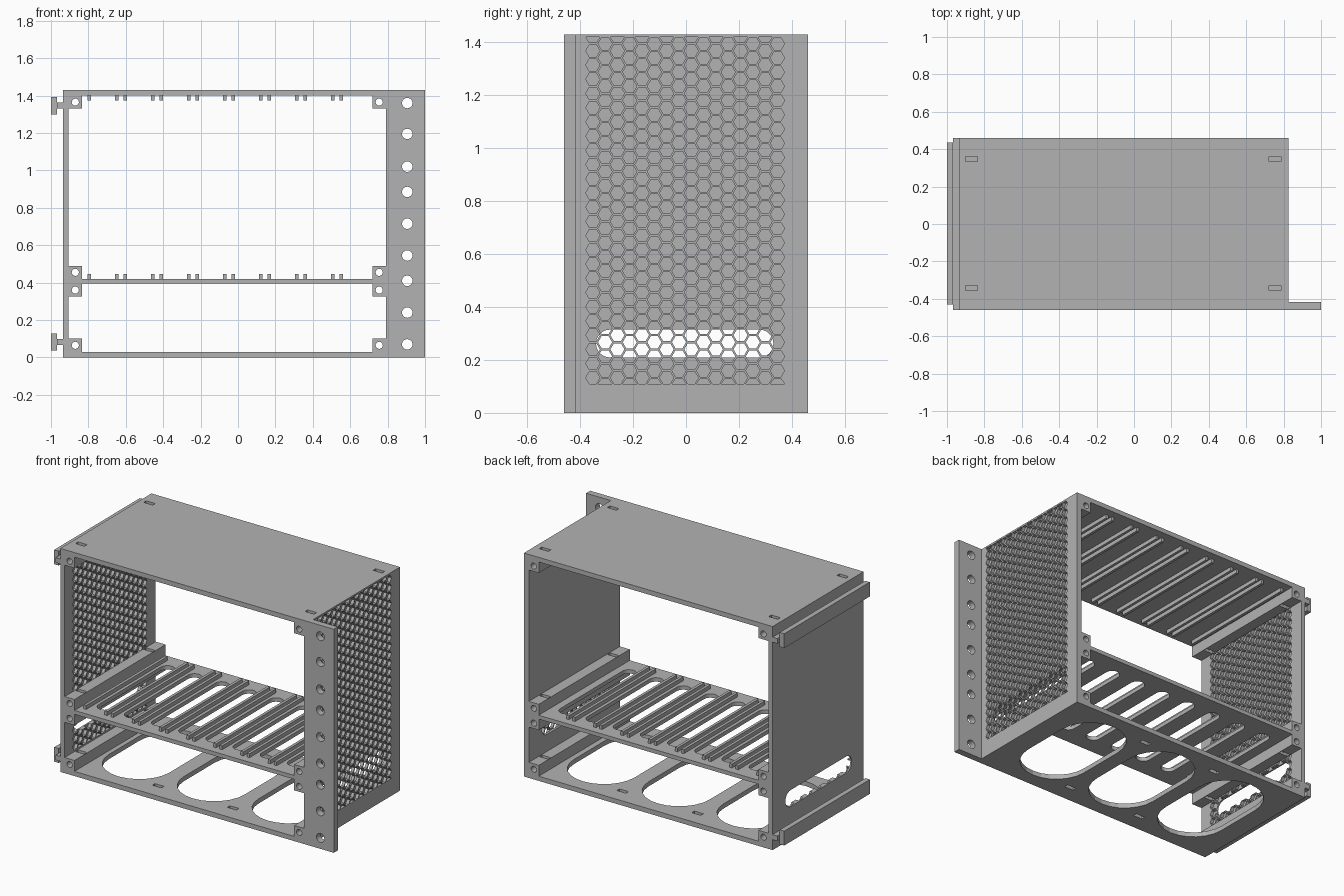
import bpy, bmesh, math

cube = bpy.data.objects.get("Cube")
if cube:
    bpy.data.objects.remove(cube, do_unlink=True)

grey = bpy.data.materials.new("plain_grey")
grey.use_nodes = True
grey.diffuse_color = (0.45, 0.45, 0.45, 1)
grey.node_tree.nodes["Principled BSDF"].inputs["Base Color"].default_value = (0.45, 0.45, 0.45, 1)

# Overall sizes
LEFT, RIGHT = -0.935, 0.825
IN_LEFT, IN_RIGHT = -0.905, 0.79
DEPTH, HEIGHT, PLATE = 0.46, 1.43, 0.03
MID_LOW, MID_TOP = 0.395, 0.42
RAIL = 0.07


# Outline helpers
def rect(u0, u1, v0, v1):
    return [(u0, v0), (u1, v0), (u1, v1), (u0, v1)]


def circle(u, v, r, n=24):
    return [(u + r * math.cos(2 * math.pi * i / n), v + r * math.sin(2 * math.pi * i / n)) for i in range(n)]


def stadium(u, v, length, width, along_v=True, n=12):
    r, half = width / 2, length / 2 - width / 2
    pts = []
    for side in (0, 1):
        for i in range(n + 1):
            a = math.pi * (side + i / n)
            p, q = r * math.cos(a), r * math.sin(a) + half * (1 - 2 * side)
            pts.append((u + p, v + q) if along_v else (u + q, v - p))
    return pts


# Solid made of prisms: each is (outline, axis, low, high)
def solid(name, prisms):
    bm = bmesh.new()
    for pts, axis, lo, hi in prisms:
        ends = []
        for w in (lo, hi):
            place = {"x": lambda u, v: (w, u, v), "y": lambda u, v: (u, w, v), "z": lambda u, v: (u, v, w)}[axis]
            ends.append([bm.verts.new(place(u, v)) for u, v in pts])
        a, b = ends
        bm.faces.new(a)
        bm.faces.new(b[::-1])
        for i in range(len(a)):
            j = (i + 1) % len(a)
            bm.faces.new((a[j], a[i], b[i], b[j]))
    bmesh.ops.recalc_face_normals(bm, faces=bm.faces)
    mesh = bpy.data.meshes.new(name)
    bm.to_mesh(mesh)
    bm.free()
    mesh.materials.append(grey)
    obj = bpy.data.objects.new(name, mesh)
    bpy.context.scene.collection.objects.link(obj)
    return obj


def cut(obj, prisms):
    cutter = solid("cutter", prisms)
    cutter.hide_render = True
    mod = obj.modifiers.new("cut", "BOOLEAN")
    mod.operation, mod.solver, mod.object = "DIFFERENCE", "EXACT", cutter
    graph = bpy.context.evaluated_depsgraph_get()
    mesh = bpy.data.meshes.new_from_object(obj.evaluated_get(graph))
    obj.modifiers.clear()
    obj.data = mesh
    bpy.data.objects.remove(cutter, do_unlink=True)


# Honeycomb pockets, trimmed to half cells at top and bottom
def honeycomb(lo, hi):
    pitch, radius = 0.0537, 0.0266
    low, high = 0.11, 1.42
    cells = []
    for col in range(16):
        y = -0.352 + col * pitch * math.sqrt(3) / 2
        z0 = 0.1326 if col % 2 == 0 else 0.1058
        for row in range(25):
            pts = [(u, min(max(v, low), high)) for u, v in circle(y, z0 + row * pitch, radius, 6)]
            cells.append((pts, "x", lo, hi))
    return cells


# Side walls with honeycomb pockets and a cable slot
cable_slot = stadium(-0.005, 0.262, 0.67, 0.105, along_v=False)
side = rect(-DEPTH, DEPTH, 0, HEIGHT)
right_side = solid("left_wall", [(side, "x", IN_RIGHT, RIGHT)])
cut(right_side, honeycomb(RIGHT - 0.02, RIGHT + 0.02))
cut(right_side, [(cable_slot, "x", IN_RIGHT - 0.02, RIGHT - 0.018)])
left_side = solid("right_wall", [(side, "x", LEFT, IN_LEFT)])
cut(left_side, honeycomb(IN_LEFT - 0.02, IN_LEFT + 0.02))
cut(left_side, [(cable_slot, "x", LEFT - 0.02, IN_LEFT + 0.02)])

# Nut slots shared by the corner rails and the top plate
rail_xs = (IN_LEFT + RAIL / 2, IN_RIGHT - RAIL / 2)
nut_ys = (-0.342, 0.347)


def nut_slots(xs, lo, hi):
    return [(rect(x - 0.032, x + 0.032, y - 0.013, y + 0.013), "z", lo, hi) for x in xs for y in nut_ys]


# Top, middle and bottom plates
top_plate = solid("top_plate", [(rect(IN_LEFT, IN_RIGHT, -DEPTH, DEPTH), "z", HEIGHT - PLATE, HEIGHT)])
cut(top_plate, nut_slots(rail_xs, HEIGHT - 0.1, HEIGHT + 0.1))

guide_xs = [-0.818 + 0.1925 * i for i in range(8)]
middle_plate = solid("middle_plate", [(rect(IN_LEFT, IN_RIGHT, -DEPTH, DEPTH), "z", MID_LOW, MID_TOP)])
cut(middle_plate, [(stadium(x + 0.096, 0, 0.72, 0.09), "z", MID_LOW - 0.1, MID_TOP + 0.1) for x in guide_xs])

bottom_plate = solid("bottom_plate", [(rect(IN_LEFT, IN_RIGHT, -DEPTH, DEPTH), "z", 0, PLATE)])
cut(bottom_plate, [(stadium(x, 0, 0.74, 0.43), "z", -0.1, 0.1) for x in (-0.59, -0.06, 0.47)]
    + nut_slots((-0.325, 0.205), -0.1, 0.1))

# Corner rails with a bore along their length
for level, z in (("top", HEIGHT - PLATE - RAIL), ("upper_middle", MID_TOP),
                 ("lower_middle", MID_LOW - RAIL), ("bottom", PLATE)):
    for label, x in zip(("right", "left"), rail_xs):
        h = RAIL / 2
        rail = solid(f"{level}_{label}_rail", [(rect(x - h, x + h, z, z + RAIL), "y", -DEPTH, DEPTH)])
        cut(rail, [(circle(x, z + h, 0.019), "y", -1, 1)])
        cut(rail, nut_slots((x,), z - 0.01, z + RAIL + 0.01))

# Paired card guides under the top plate and on the middle plate
for name, z in (("lower_card_guides", MID_TOP), ("upper_card_guides", HEIGHT - PLATE - 0.025)):
    ribs = []
    for x in guide_xs:
        for dx in (-0.022, 0.022):
            if x + dx > IN_LEFT + RAIL:
                ribs.append((rect(x + dx - 0.009, x + dx + 0.009, z, z + 0.025), "y", -0.41, 0.41))
    solid(name, ribs)

# Mounting flange with its column of screw holes
flange = solid("mounting_flange", [(rect(RIGHT, 1.0, 0, HEIGHT), "y", -DEPTH, -0.418)])
cut(flange, [(circle(0.905, z, 0.028), "y", -1, 1)
             for z in (0.07, 0.24, 0.41, 0.545, 0.715, 0.885, 1.02, 1.195, 1.36)])

# T-shaped slide rails on the outside
for name, z in (("lower_slide_rail", 0.083), ("upper_slide_rail", 1.346)):
    solid(name, [(rect(-0.968, LEFT, z - 0.016, z + 0.016), "y", -DEPTH, DEPTH),
                 (rect(-1.0, -0.968, z - 0.046, z + 0.046), "y", -0.43, 0.435)])
